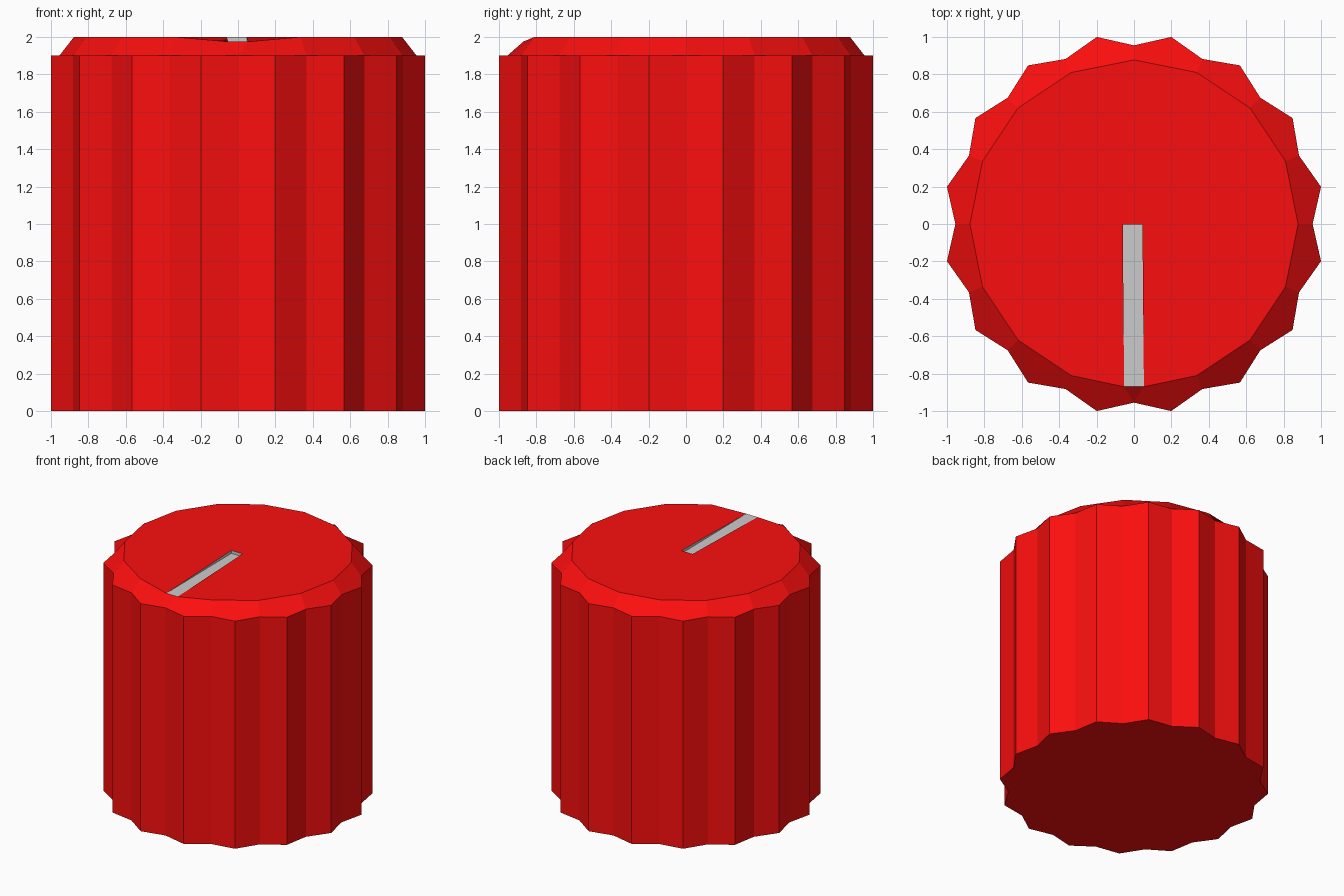
import bpy, bmesh
from math import sin, cos, pi
from mathutils import Vector
from mathutils.geometry import normal

if "Cube" in bpy.data.objects:
    bpy.data.objects.remove(bpy.data.objects["Cube"])

N = 16                    # flutes around the knob
R_TIP, R_VALLEY, R_TOP = 1.0196, 0.955, 0.877
Z_RIM, Z_TOP, Z_GROOVE = 1.9, 2.0, 1.975


def polar(r, step, z):
    """Point at a half-flute step, counted from the front (-y)."""
    a = step * pi / N
    return (r * sin(a), -r * cos(a), z)


def finish(bm, name, colour=None, shading=None):
    """Make the object; shading gives one flat normal per face."""
    mesh = bpy.data.meshes.new(name)
    bm.to_mesh(mesh)
    bm.free()
    obj = bpy.data.objects.new(name, mesh)
    bpy.context.collection.objects.link(obj)
    if colour:
        mat = bpy.data.materials.new(name + "_colour")
        mat.diffuse_color = colour
        mat.use_nodes = True
        mat.node_tree.nodes["Principled BSDF"].inputs["Base Color"].default_value = mat.diffuse_color
        mesh.materials.append(mat)
    if shading:
        mesh.shade_smooth()
        mesh.normals_split_custom_set(
            [n for p, n in zip(mesh.polygons, shading) for _ in p.loop_indices])
    return obj


# groove corners: inner end at the centre, outer end at the front rim
IN_L, IN_R = (-0.06, -0.003), (0.045, -0.003)
OUT_L, OUT_R = (-0.053, -0.87, Z_GROOVE), (0.053, -0.87, Z_GROOVE)

bm = bmesh.new()
shading = []


def panel(outline, *pieces):
    """One flat-shaded panel, made of one or more faces."""
    n = normal([v.co for v in outline])
    for piece in pieces or (outline,):
        bm.faces.new(piece)
        shading.append(n)


# fluted knob body
radius = lambda j: R_TIP if j % 2 else R_VALLEY
low = [bm.verts.new(polar(radius(j), j, 0)) for j in range(2 * N)]
rim = [bm.verts.new(polar(radius(j), j, Z_RIM)) for j in range(2 * N)]
panel(low[::-1])
for j in range(2 * N):
    k = (j + 1) % (2 * N)
    panel((low[j], low[k], rim[k], rim[j]))

# chamfer with level flute tips; its front corner is split by the groove
in_l, in_r = [bm.verts.new((*p, Z_TOP)) for p in (IN_L, IN_R)]
out_l, out_r = bm.verts.new(OUT_L), bm.verts.new(OUT_R)
mid = [bm.verts.new(polar(R_TOP, 2 * i, Z_TOP)) for i in range(1, N)]
top = [out_r] + mid + [out_l]
for i in range(N):
    v0, tip, v1 = rim[2 * i], rim[2 * i + 1], rim[(2 * i + 2) % (2 * N)]
    t0, t1 = top[i], top[i + 1]
    panel((v0, tip, v1, t1, t0), (v0, tip, v1), (v0, v1, t1), (v0, t1, t0))
panel((rim[0], out_r, out_l))

# top cap, dipping to the groove at the front
cap = [in_l, in_r] + mid
panel(cap, cap, (in_r, out_r, mid[0]), (in_l, mid[-1], out_l))
finish(bm, "knob_body", (0.97, 0.0045, 0.0045, 1), shading)

# pointer groove: floor and walls
bm = bmesh.new()
a, b = [bm.verts.new((*p, Z_GROOVE)) for p in (IN_L, IN_R)]
a2, b2 = [bm.verts.new((*p, Z_TOP)) for p in (IN_L, IN_R)]
c, d = bm.verts.new(OUT_R), bm.verts.new(OUT_L)
for face in ((a, d, c, b), (a, b, b2, a2), (b, c, b2), (a, a2, d)):
    bm.faces.new(face)
finish(bm, "pointer_groove")
